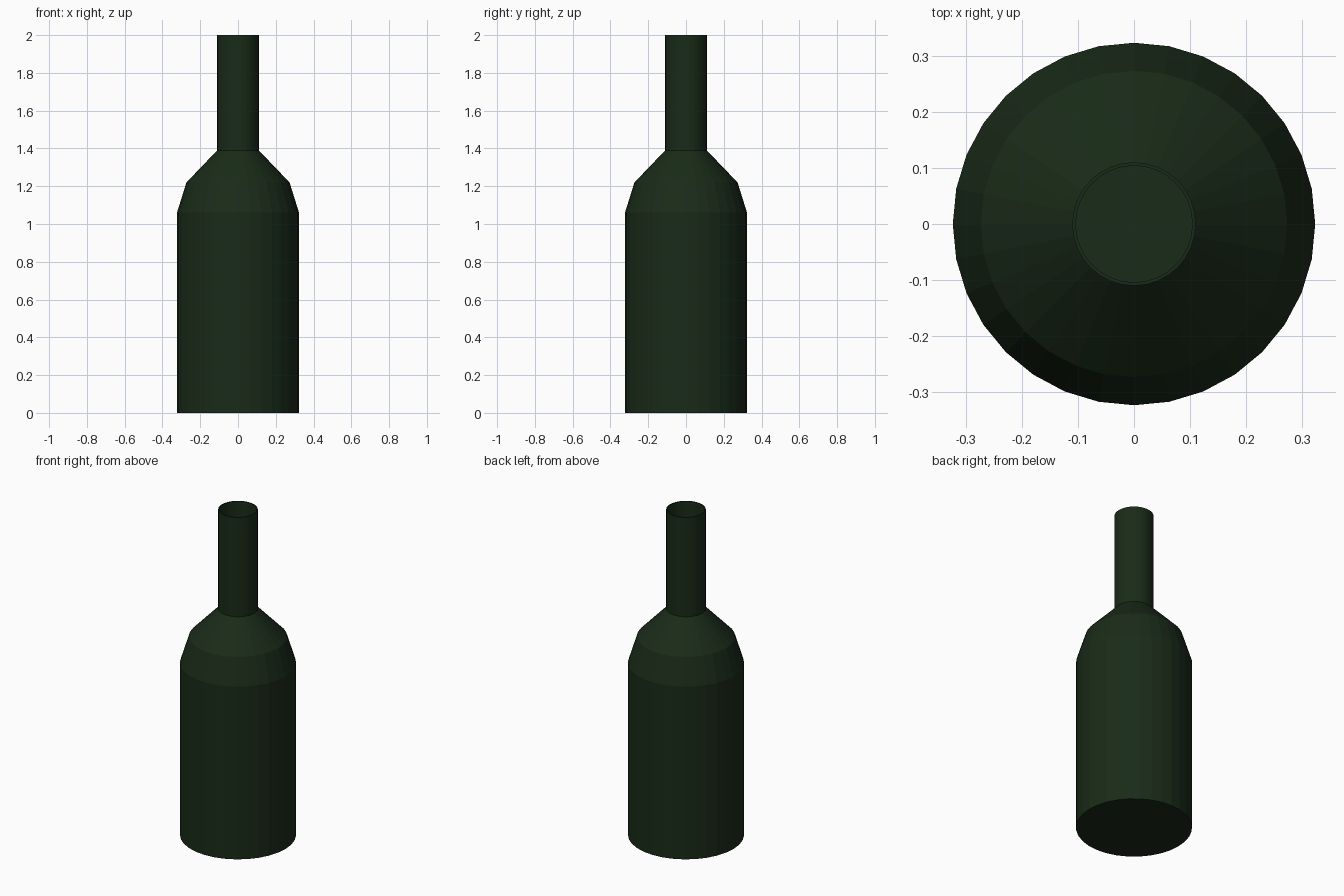
import bpy, bmesh
from math import cos, sin, tau

if "Cube" in bpy.data.objects:
    bpy.data.objects.remove(bpy.data.objects["Cube"])

SIDES = 32

# Dark green glass
glass = bpy.data.materials.new("dark_green_glass")
glass.diffuse_color = (0.010, 0.024, 0.009, 1)
glass.use_nodes = True
glass.node_tree.nodes["Principled BSDF"].inputs["Base Color"].default_value = glass.diffuse_color

# Outer profile (radius, height), from base to mouth
profile = [(0.323, 0), (0.323, 1.06), (0.273, 1.22), (0.11, 1.39), (0.11, 2.0)]

# Bottle shell: stacked rings joined by flat quads, closed base, open mouth
bm = bmesh.new()
rings = [[bm.verts.new((r * cos(tau * i / SIDES), r * sin(tau * i / SIDES), z))
          for i in range(SIDES)] for r, z in profile]
bm.faces.new(list(reversed(rings[0])))
for low, high in zip(rings, rings[1:]):
    for i in range(SIDES):
        j = (i + 1) % SIDES
        bm.faces.new((low[i], low[j], high[j], high[i]))

mesh = bpy.data.meshes.new("bottle")
bm.to_mesh(mesh)
bm.free()
mesh.materials.append(glass)
bottle = bpy.data.objects.new("bottle", mesh)
bpy.context.collection.objects.link(bottle)

# Thin glass wall, grown inwards
wall = bottle.modifiers.new("wall", "SOLIDIFY")
wall.thickness = 0.006
wall.offset = -1
